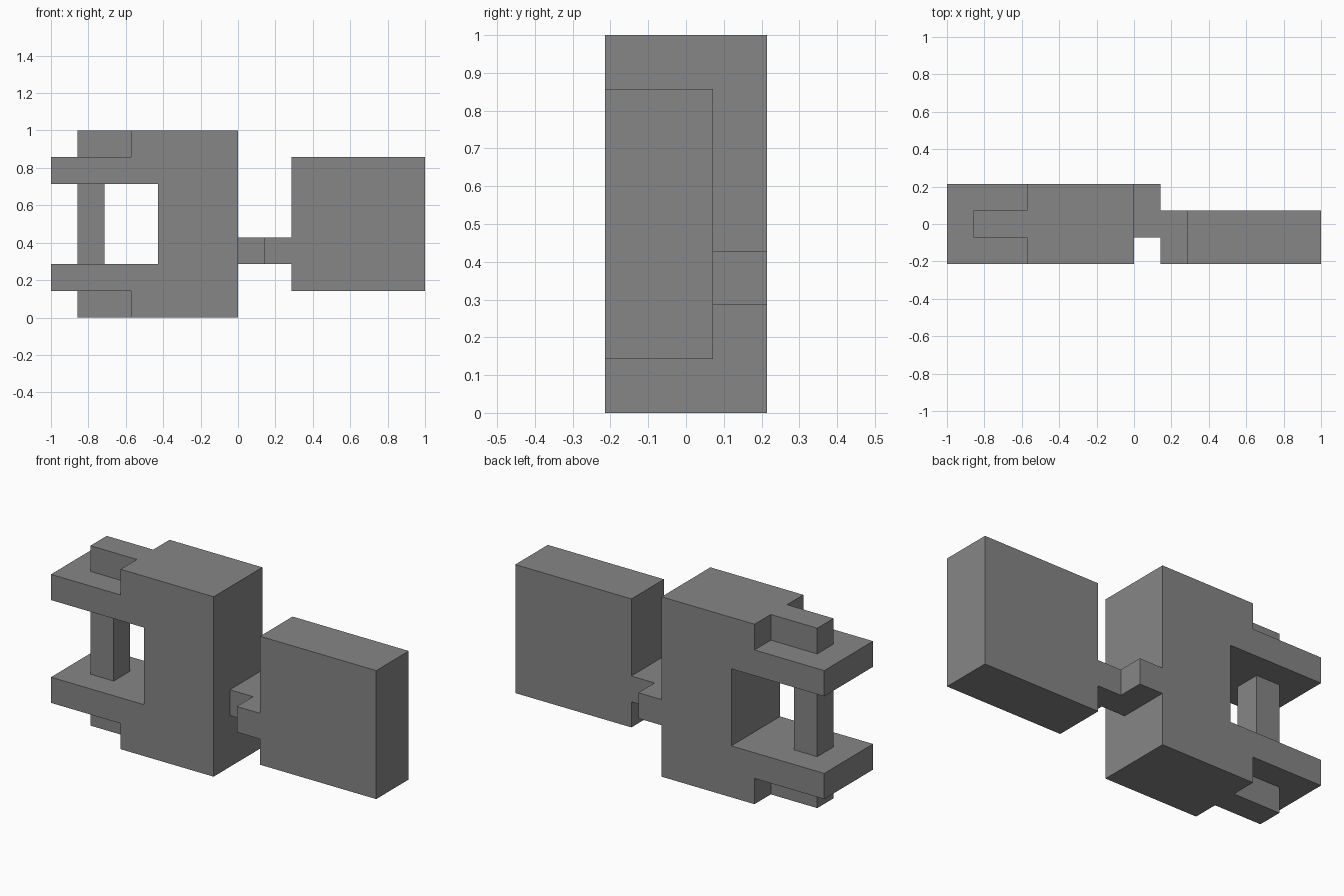
import bpy
import bmesh
from mathutils import Vector

cube = bpy.data.objects.get("Cube")
if cube:
    bpy.data.objects.remove(cube, do_unlink=True)

U = 1 / 7  # one modelling unit

grey = bpy.data.materials.new("mid_grey")
grey.use_nodes = True
colour = (0.24, 0.24, 0.24, 1)
grey.diffuse_color = colour
grey.node_tree.nodes["Principled BSDF"].inputs["Base Color"].default_value = colour


def prism(name, outline, axis, low, high):
    """Extrude a flat outline along y or z, in modelling units."""
    def place(a, b):
        return Vector((a, low, b) if axis == "y" else (a, b, low)) * U

    bm = bmesh.new()
    face = bm.faces.new([bm.verts.new(place(a, b)) for a, b in outline])
    depth = (high - low) * U
    move = Vector((0, depth, 0) if axis == "y" else (0, 0, depth))
    result = bmesh.ops.extrude_face_region(bm, geom=[face], use_keep_orig=True)
    verts = [v for v in result["geom"] if isinstance(v, bmesh.types.BMVert)]
    bmesh.ops.translate(bm, vec=move, verts=verts)
    bmesh.ops.recalc_face_normals(bm, faces=bm.faces)
    mesh = bpy.data.meshes.new(name)
    bm.to_mesh(mesh)
    bm.free()
    mesh.materials.append(grey)
    obj = bpy.data.objects.new(name, mesh)
    bpy.context.collection.objects.link(obj)
    return obj


def rect(a0, a1, b0, b1):
    return [(a0, b0), (a1, b0), (a1, b1), (a0, b1)]


# Forked body: upper half of the outline, mirrored about mid height
MID = 3.5
upper = [(0, 7), (-4, 7), (-4, 6), (-7, 6), (-7, 5), (-3, 5)]
lower = [(x, 2 * MID - z) for x, z in reversed(upper)]
prism("forked_body", upper + lower, "y", -1.5, 1.5)

# Post between the prongs, with a tab above and below
prism("post", rect(-6, -5, 2, 5), "y", -0.5, 0.5)
for name, bottom in (("lower_tab", 0), ("upper_tab", 6)):
    prism(name, rect(-6, -4, bottom, bottom + 1), "y", -0.5, 0.5)

# Stepped link from the body to the plate
link = [(0, -0.5), (1, -0.5), (1, -1.5), (2, -1.5),
        (2, 0.5), (1, 0.5), (1, 1.5), (0, 1.5)]
prism("stepped_link", link, "z", 2, 3)

# Square plate
prism("square_plate", rect(2, 7, 1, 6), "y", -1.5, 0.5)
